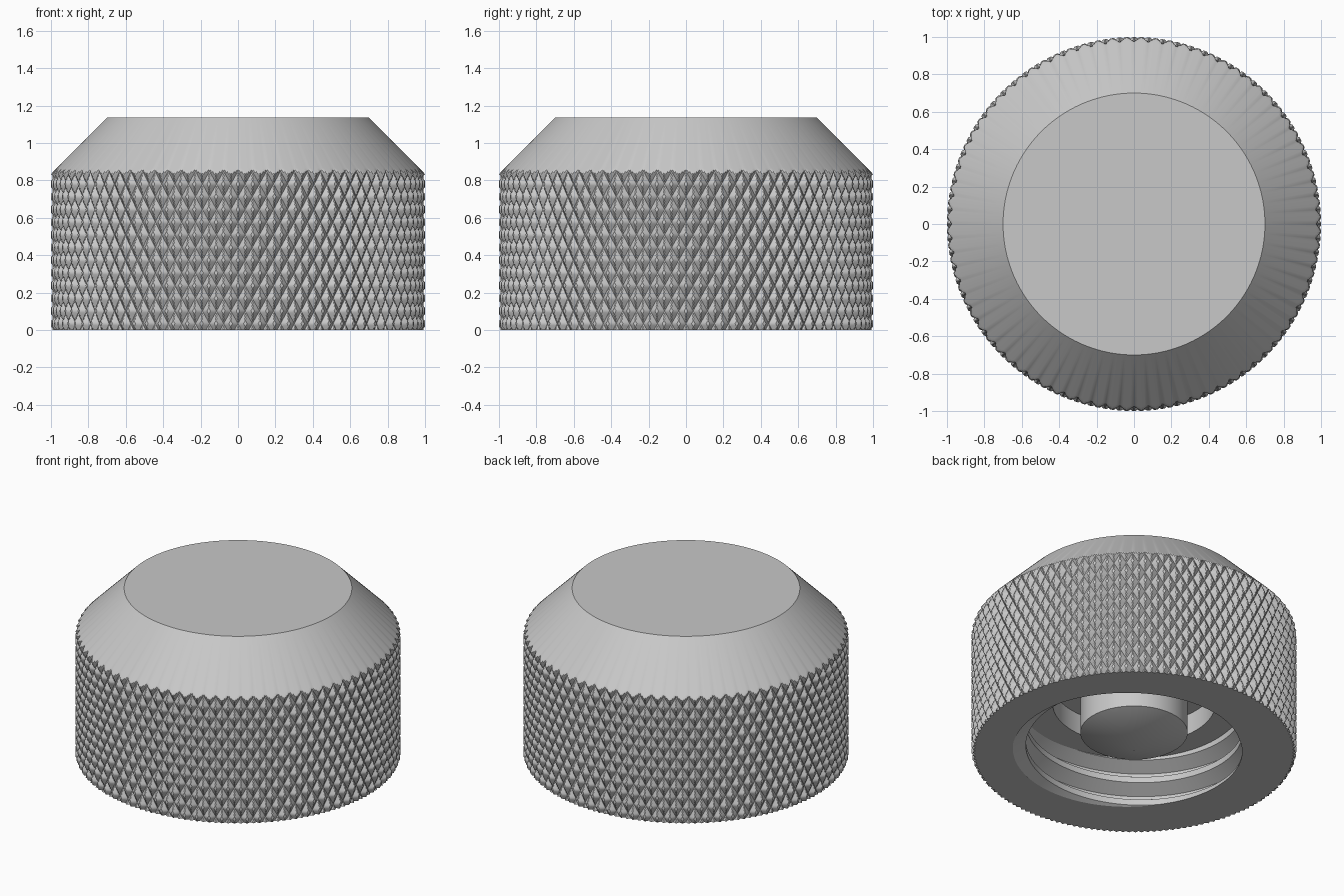
import bpy, bmesh
from math import sin, cos, pi, radians

cube = bpy.data.objects.get("Cube")
if cube:
    bpy.data.objects.remove(cube)

# One machined metal colour
metal = bpy.data.materials.new("light grey metal")
metal.use_nodes = True
colour = (0.58, 0.58, 0.58, 1)
metal.diffuse_color = colour
metal.node_tree.nodes["Principled BSDF"].inputs["Base Color"].default_value = colour

# Main sizes
HEIGHT, TOP_R = 1.135, 0.70
CONE = HEIGHT + TOP_R            # on the 45 degree chamfer, r + z = CONE
RIDGES, STEP = 80, 16            # diamonds around, samples per diamond
COLS, ROWS = RIDGES * STEP, 102
KNURL_TOP, GROOVE = 0.865, 0.025
PITCH, MINOR, THREAD_DEPTH = 0.16, 0.665, 0.086
THREAD_START = radians(-8)
CEILING = 0.34


def finish(bm, name):
    mesh = bpy.data.meshes.new(name)
    bm.to_mesh(mesh)
    bm.free()
    mesh.materials.append(metal)
    obj = bpy.data.objects.new(name, mesh)
    bpy.context.collection.objects.link(obj)
    bpy.ops.object.select_all(action="DESELECT")
    obj.select_set(True)
    bpy.context.view_layer.objects.active = obj
    bpy.ops.object.shade_smooth_by_angle(angle=radians(30))
    return obj


def polar(r, angle, z):
    return (r * cos(angle), r * sin(angle), z)


def sweep(name, columns, profile):
    """Revolve profile(angle), a list of (r, z) that may vary with the angle."""
    bm = bmesh.new()
    grid = []
    for i in range(columns + 1):
        ang = 2 * pi * i / columns
        grid.append([bm.verts.new(polar(r, ang, z)) for r, z in profile(ang)])
    for left, right in zip(grid, grid[1:]):
        for k in range(len(left) - 1):
            bm.faces.new((left[k], left[k + 1], right[k + 1], right[k]))
    bmesh.ops.remove_doubles(bm, verts=bm.verts, dist=0.00002)
    return finish(bm, name)


def groove(u):
    """V groove centred on whole numbers."""
    return max(0.0, 1 - abs(u - round(u)) / 0.375)


def knurl_radius(a, b):
    row = b - 4
    cut = max(groove((a + row) / STEP), groove((a - row) / STEP))
    return min(1 - GROOVE * cut, CONE - KNURL_TOP * b / ROWS)


def thread_radius(angle, z):
    s = z / PITCH - (angle - THREAD_START) / (2 * pi)
    d = abs(s - round(s))
    return MINOR + THREAD_DEPTH * min(1, max(0, (0.375 - d) / 0.3125))


# Knurled body: diamond lattice whose edges follow the crossing grooves
bm = bmesh.new()
lattice = {}
for b in range(ROWS + 1):
    for a in range(b % 2, COLS, 2):
        lattice[a, b] = bm.verts.new(
            polar(knurl_radius(a, b), 2 * pi * a / COLS, KNURL_TOP * b / ROWS))
for b in range(ROWS + 1):
    for a in range((b + 1) % 2, COLS, 2):
        corners = ((a - 1, b), (a, b - 1), (a + 1, b), (a, b + 1))
        bm.faces.new([lattice[x % COLS, y] for x, y in corners if 0 <= y <= ROWS])

# Chamfer and flat top
lower = [lattice[a, ROWS] for a in range(0, COLS, 2)]
upper = [bm.verts.new(polar(TOP_R, 2 * pi * a / COLS, HEIGHT)) for a in range(0, COLS, 2)]
for i in range(len(lower)):
    j = (i + 1) % len(lower)
    bm.faces.new((lower[i], lower[j], upper[j], upper[i]))
bm.faces.new(upper)
finish(bm, "knurled_body")


# Flat underside between the knurl and the thread opening
def rim_profile(angle):
    a = round(angle * COLS / (2 * pi))
    return [(knurl_radius(a, 0), 0), (thread_radius(angle, 0), 0)]


sweep("bottom_rim", COLS // 2, rim_profile)


# Internal screw thread: trapezoid ridges rising along a helix
def thread_profile(angle):
    points = []
    for turn in range(-2, 4):
        for part in (-0.0625, 0.0625, 0.375, 0.625):
            z = PITCH * (turn + part + (angle - THREAD_START) / (2 * pi))
            z = min(CEILING, max(0, z))
            points.append((thread_radius(angle, z), z))
    return points


sweep("internal_thread", 320, thread_profile)

# Bore ceiling, ring recess and pointed centre post
core = [(0.76, CEILING), (0.5, CEILING), (0.5, 0.48), (0.33, 0.48), (0.33, 0.135), (0, 0.01)]
sweep("centre_post_and_recess", 128, lambda angle: core)
